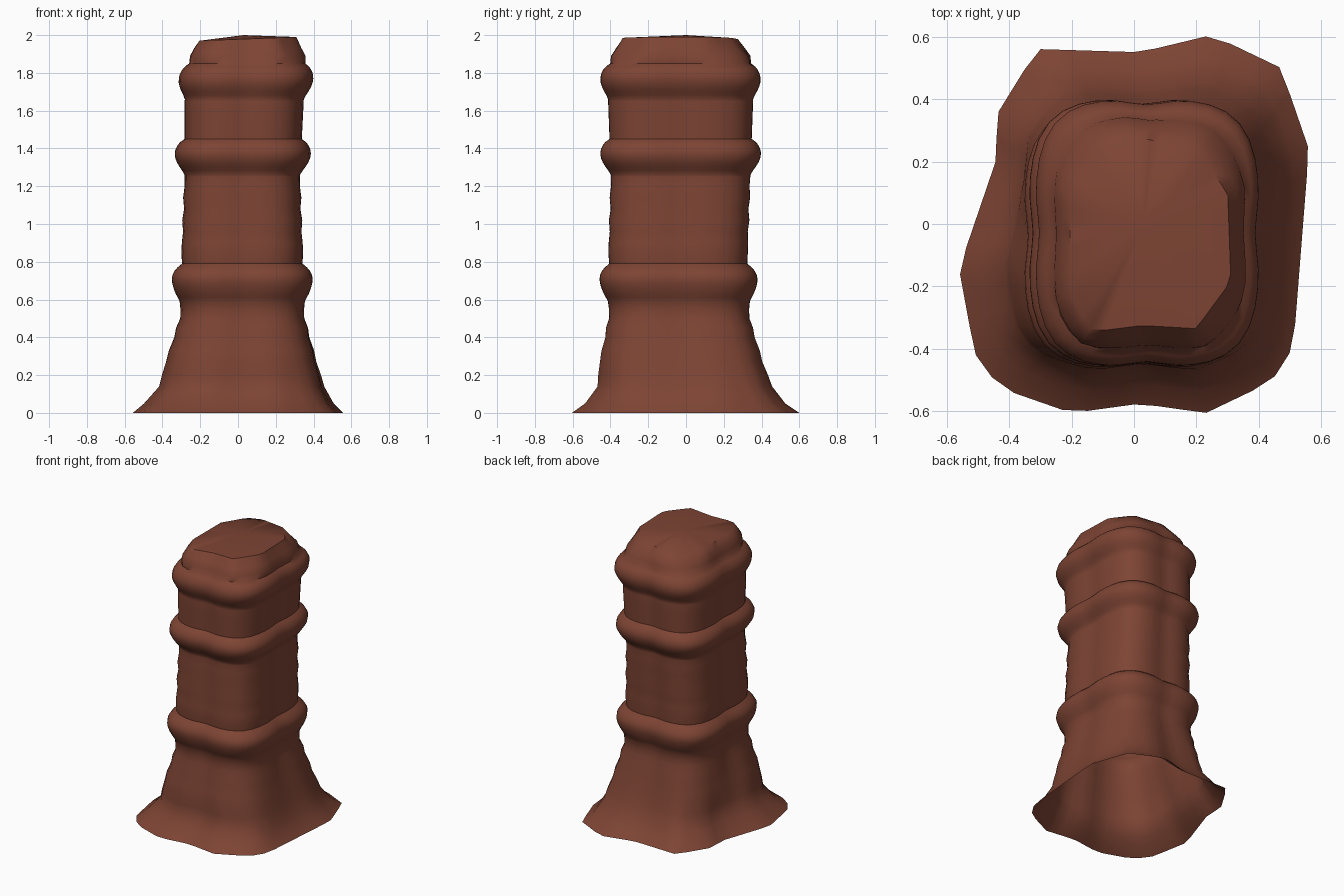
import bpy, bmesh, math

if "Cube" in bpy.data.objects:
    bpy.data.objects.remove(bpy.data.objects["Cube"])

N = 48
# Outlines seen from above: flared foot and cap
FOOT = [(.56,.24),(.47,.5),(.25,.605),(.02,.55),(-.31,.56),(-.44,.35),(-.44,.21),(-.56,-.14),
        (-.51,-.41),(-.43,-.52),(-.2,-.6),(.02,-.57),(.23,-.6),(.44,-.5),(.51,-.39)]
CAP = [(.3,.1),(.2,.24),(0,.28),(-.1,.25),(-.2,.1),(-.2,-.22),(-.13,-.34),(.03,-.32),
       (.2,-.33),(.31,-.18)]

# Core: height with left, right, front and back limits
CORE = [(0,-.56,.56,-.605,.605),(.05,-.5,.51,-.535,.53),(.14,-.42,.46,-.47,.46),
        (.27,-.385,.42,-.46,.41),(.5,-.31,.355,-.412,.34),(.85,-.3,.345,-.412,.328),
        (1.25,-.285,.33,-.4,.343),(1.65,-.285,.35,-.415,.358),(1.89,-.255,.36,-.405,.345),
        (1.98,-.205,.31,-.345,.28)]
# Bulging bands: height, bulge, reach below, reach above
BANDS = [(.69,.048,.1,.1), (1.37,.052,.11,.08), (1.77,.046,.11,.08)]


def unit_outline(pts):
    """Scale an outline to a -1..1 box and sample it along N rays."""
    xs, ys = zip(*pts)
    fit = lambda v, a: 2 * (v - min(a)) / (max(a) - min(a)) - 1
    q = [(fit(x, xs), fit(y, ys)) for x, y in pts]
    out = []
    for i in range(N):
        t = 2 * math.pi * i / N
        dx, dy = math.cos(t), math.sin(t)
        best = 0
        for (ax, ay), (bx, by) in zip(q, q[1:] + q[:1]):
            ex, ey = bx - ax, by - ay
            d = dx * ey - dy * ex
            if abs(d) > 1e-9:
                r = (ax * ey - ay * ex) / d
                s = (ax * dy - ay * dx) / d
                if r > 0 and -1e-6 <= s <= 1 + 1e-6:
                    best = max(best, r)
        out.append((dx * best, dy * best))
    return out


def shaft_outline():
    """Rounded square with slightly hollow sides."""
    out = []
    for i in range(N):
        t = 2 * math.pi * i / N
        c, s = math.cos(t), math.sin(t)
        r = (abs(c) ** 3.6 + abs(s) ** 3.6) ** (-1 / 3.6)
        r *= 1 - .035 * max(0, math.cos(4 * t)) ** 3
        out.append((c * r, s * r))
    return out


def limits(z):
    """Core limits at a height plus the bands and a faint waviness."""
    for a, b in zip(CORE, CORE[1:]):
        if z <= b[0]:
            k = (z - a[0]) / (b[0] - a[0])
            box = [p + (q - p) * k for p, q in zip(a[1:], b[1:])]
            break
    grow = .004 * math.sin(z * 45) if .15 < z < 1.25 else 0
    for c, bulge, below, above in BANDS:
        t = (z - c) / (above if z > c else below)
        if abs(t) < 1:
            grow += bulge * (1 - t * t) ** (.8 if z > c else 1.4)
    return [box[0] - grow, box[1] + grow, box[2] - grow, box[3] + grow]


# Ring heights: core rows, band steps and in-between rows
levels = {row[0] for row in CORE} | {.09, .2, .33, .4, .45, .55, 1.93}
levels |= {.9 + .06 * i for i in range(6)} | {1.52, 1.58}
for c, _, below, above in BANDS:
    levels |= {c - below * k / 5 for k in range(6)} | {c + above * k / 5 for k in range(6)}
heights = []
for z in sorted(levels):
    if not heights or z - heights[-1] > .008:
        heights.append(z)

foot, shaft, cap = unit_outline(FOOT), shaft_outline(), unit_outline(CAP)
bm = bmesh.new()
loops = []
for z in heights:
    l, r, f, b = limits(z)
    wf = max(0, 1 - z / .5)                       # foot outline fades upward
    wc = min(1, max(0, (z - 1.82) / .16))         # cap outline fades in
    loop = []
    for p, s, c in zip(foot, shaft, cap):
        u, v = (wf * p[k] + wc * c[k] + (1 - wf - wc) * s[k] for k in (0, 1))
        x, y = (l + r) / 2 + u * (r - l) / 2, (f + b) / 2 + v * (b - f) / 2
        loop.append(bm.verts.new((x, y, z + (.01 * u if z > 1.95 else 0))))
    loops.append(loop)

# Shell walls, open underneath
for lo, hi in zip(loops, loops[1:]):
    for i in range(N):
        j = (i + 1) % N
        bm.faces.new((lo[i], lo[j], hi[j], hi[i]))
# Slightly domed top
centre = bm.verts.new((.03, 0, 2))
for i in range(N):
    bm.faces.new((loops[-1][i], loops[-1][(i + 1) % N], centre))

mesh = bpy.data.meshes.new("clay_column")
bm.to_mesh(mesh)
bm.free()
mat = bpy.data.materials.new("red brown clay")
mat.diffuse_color = (.205, .058, .034, 1)
mat.use_nodes = True
mat.node_tree.nodes["Principled BSDF"].inputs["Base Color"].default_value = mat.diffuse_color
mesh.materials.append(mat)
column = bpy.data.objects.new("clay_column", mesh)
bpy.context.collection.objects.link(column)
bpy.context.view_layer.objects.active = column
column.select_set(True)
bpy.ops.object.shade_smooth_by_angle(angle=math.radians(50))
